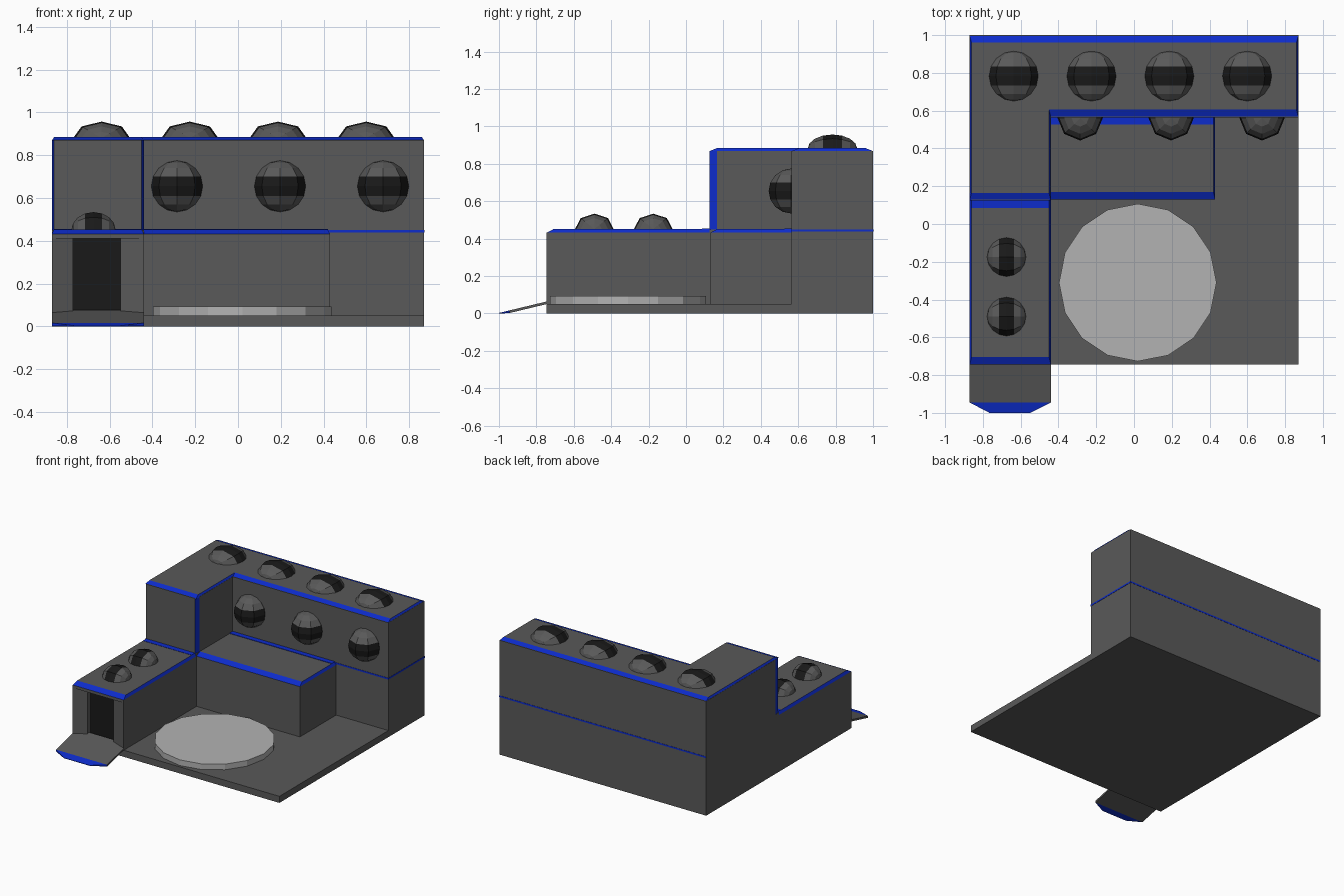
import bpy, bmesh, math
from mathutils import Matrix, Vector

if "Cube" in bpy.data.objects:
    bpy.data.objects.remove(bpy.data.objects["Cube"])


def material(name, r, g, b):
    m = bpy.data.materials.new(name)
    m.diffuse_color = (r, g, b, 1)
    m.use_nodes = True
    m.node_tree.nodes["Principled BSDF"].inputs["Base Color"].default_value = m.diffuse_color
    return m


BODY = material("dark_grey", 0.10, 0.10, 0.10)
BLUE = material("blue_trim", 0.004, 0.025, 0.60)
BLACK = material("near_black", 0.010, 0.010, 0.010)
PALE = material("pale_grey", 0.45, 0.45, 0.45)


def finish(name, bm, mats):
    bmesh.ops.recalc_face_normals(bm, faces=bm.faces)
    me = bpy.data.meshes.new(name)
    bm.to_mesh(me)
    bm.free()
    for m in mats:
        me.materials.append(m)
    ob = bpy.data.objects.new(name, me)
    bpy.context.collection.objects.link(ob)
    return ob


def loft(name, low, high, mats=(BODY,), trim=()):
    """Join two matching 3D outlines; sides listed in trim use the second material."""
    bm = bmesh.new()
    a = [bm.verts.new(p) for p in low]
    b = [bm.verts.new(p) for p in high]
    bm.faces.new(a[::-1])
    bm.faces.new(b)
    n = len(a)
    for i in range(n):
        j = (i + 1) % n
        f = bm.faces.new((a[i], a[j], b[j], b[i]))
        f.material_index = 1 if i in trim else 0
    return finish(name, bm, mats)


def prism(name, low, z0, z1, high=None, mats=(BODY,), trim=()):
    return loft(name, [(x, y, z0) for x, y in low],
                [(x, y, z1) for x, y in (high or low)], mats, trim)


def rect(x0, x1, y0, y1):
    return [(x0, y0), (x1, y0), (x1, y1), (x0, y1)]


def dome(name, loc, size, pole, out):
    """Faceted half ball with a dark band around its equator."""
    bm = bmesh.new()
    bmesh.ops.create_uvsphere(bm, u_segments=8, v_segments=8, radius=1)
    for f in bm.faces:
        f.material_index = 1 if abs(f.calc_center_median().z) < 0.3 else 0
    turn = {"X": Matrix.Rotation(math.pi / 2, 4, "Y"),
            "Y": Matrix.Rotation(math.pi / 2, 4, "X"), "Z": Matrix()}[pole]
    bm.transform(turn)
    bmesh.ops.bisect_plane(bm, geom=bm.verts[:] + bm.edges[:] + bm.faces[:],
                           plane_co=-0.05 * Vector(out), plane_no=out, clear_inner=True)
    bm.transform(Matrix.Translation(loc) @ Matrix.Diagonal((*size, 1)))
    finish(name, bm, (BODY, BLACK))


TRIM = (BODY, BLUE)

# Ground plate and round pad
prism("base_plate", rect(-0.87, 0.87, -0.745, 1), 0, 0.05)
pad = [(0.02 + 0.417 * math.cos(i * math.pi / 8), -0.31 + 0.417 * math.sin(i * math.pi / 8))
       for i in range(16)]
prism("round_pad", pad, 0.05, 0.093, mats=(PALE,))

# Left wing with recessed doorway
prism("wing_walls", [(-0.87, 0.125), (-0.87, -0.745), (-0.77, -0.71), (-0.77, -0.67),
                     (-0.55, -0.67), (-0.55, -0.71), (-0.44, -0.745), (-0.44, 0.125)][::-1],
      0.05, 0.41)
prism("wing_lintel", rect(-0.87, -0.44, -0.745, 0.125), 0.41, 0.432)
prism("door", rect(-0.77, -0.55, -0.675, -0.66), 0.06, 0.41, mats=(BLACK,))
prism("wing_roof", rect(-0.87, -0.44, -0.745, 0.13), 0.432, 0.453,
      rect(-0.86, -0.45, -0.705, 0.13), TRIM, (0, 1, 3))
prism("wing_roof_back_strip", rect(-0.86, -0.45, 0.085, 0.13), 0.45, 0.455, mats=(BLUE,))

# Entrance ramp with blue tip
def ramp(name, outline, mat):
    top = [(x, y, 0.24 * (y + 1) + 0.003) for x, y in outline]
    loft(name, [(x, y, max(0, z - 0.014)) for x, y, z in top], top, (mat,))


ramp("ramp", [(-0.87, -0.945), (-0.44, -0.945), (-0.44, -0.745), (-0.55, -0.69),
              (-0.77, -0.69), (-0.87, -0.745)], BODY)
ramp("ramp_tip", [(-0.765, -1), (-0.55, -1), (-0.44, -0.945), (-0.87, -0.945)], BLUE)

# Middle block with bevelled roof
prism("middle_block", rect(-0.44, 0.43, 0.13, 0.565), 0.05, 0.432)
prism("middle_roof", rect(-0.44, 0.43, 0.13, 0.565), 0.432, 0.452,
      rect(-0.44, 0.42, 0.17, 0.565), TRIM, (0, 1))
prism("middle_roof_back_strip", rect(-0.44, 0.42, 0.527, 0.568), 0.448, 0.455, mats=(BLUE,))

# Rear bar, upper left block and their shared roof
prism("rear_bar", rect(-0.87, 0.87, 0.565, 1), 0.05, 0.87)
prism("left_block_lower", rect(-0.87, -0.44, 0.125, 0.565), 0.05, 0.45)
prism("left_block_upper", [(-0.87, 0.165), (-0.86, 0.125), (-0.45, 0.125), (-0.44, 0.165),
                           (-0.44, 0.565), (-0.87, 0.565)], 0.45, 0.87,
      mats=TRIM, trim=(0, 2))
prism("upper_roof", [(-0.87, 0.125), (-0.44, 0.125), (-0.44, 0.565), (0.87, 0.565),
                     (0.87, 1), (-0.87, 1)], 0.868, 0.884,
      [(-0.86, 0.165), (-0.45, 0.165), (-0.45, 0.605), (0.86, 0.605),
       (0.86, 0.96), (-0.86, 0.96)], TRIM, range(6))
prism("rear_stripe", rect(-0.869, 0.872, 0.563, 1.0015), 0.438, 0.45, mats=(BLUE,))

# Domes on the roofs and the front wall
for i in range(4):
    dome(f"roof_dome_{i + 1}", (-0.637 + 0.412 * i, 0.783, 0.88),
         (0.133, 0.133, 0.077), "Y", (0, 0, 1))
for i in range(3):
    dome(f"wall_dome_{i + 1}", (-0.285 + 0.4815 * i, 0.562, 0.655),
         (0.12, 0.12, 0.12), "Z", (0, -1, 0))
for i, y in enumerate((-0.49, -0.175)):
    dome(f"wing_dome_{i + 1}", (-0.675, y, 0.452), (0.103, 0.103, 0.082), "X", (0, 0, 1))
